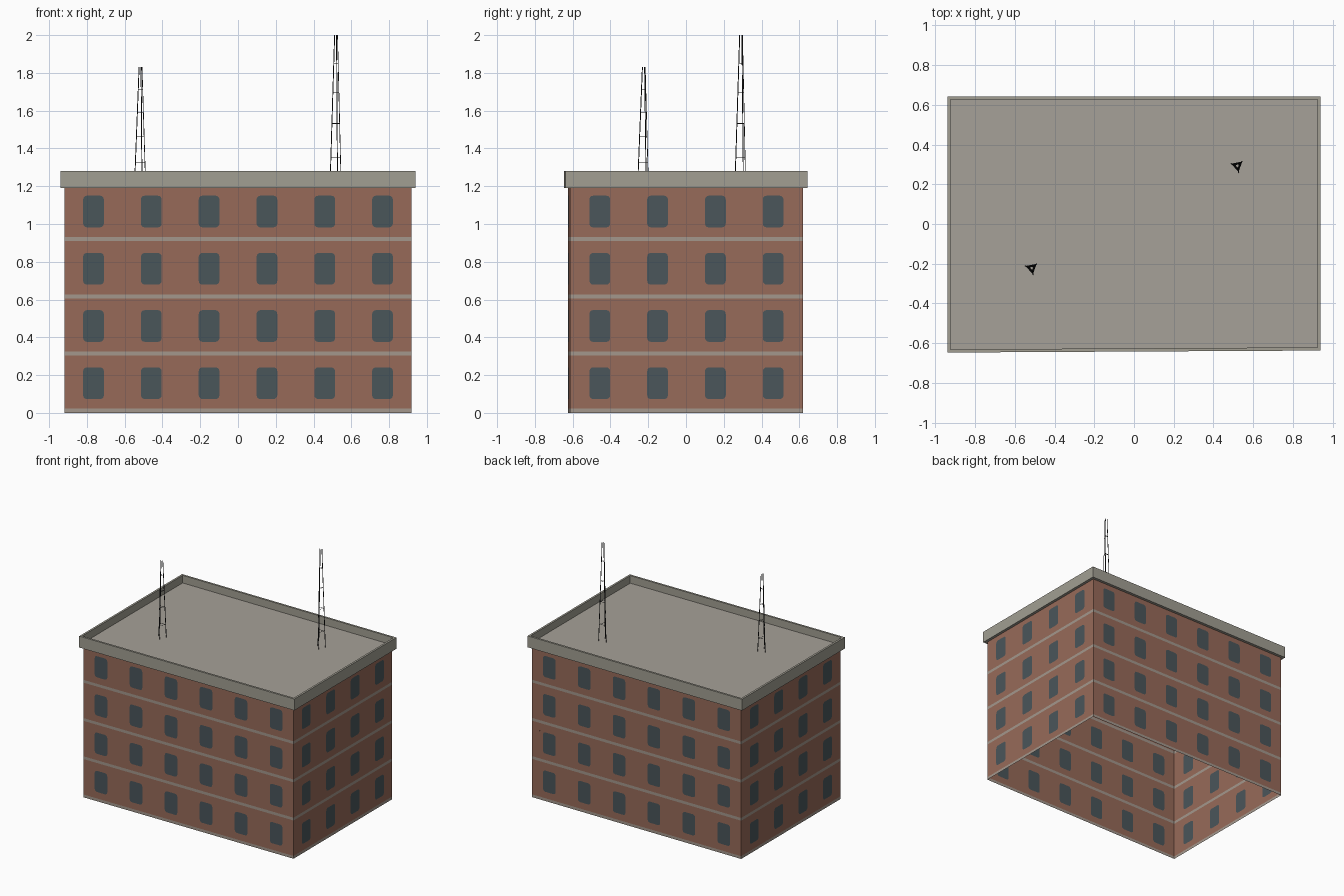
import bpy
import bmesh
from math import cos, sin, pi
from mathutils import Vector

old = bpy.data.objects.get("Cube")
if old:
    bpy.data.objects.remove(old)


def make_material(name, rgb):
    mat = bpy.data.materials.new(name)
    mat.use_nodes = True
    color = (*rgb, 1)
    mat.diffuse_color = color
    bsdf = mat.node_tree.nodes["Principled BSDF"]
    bsdf.inputs["Base Color"].default_value = color
    bsdf.inputs["Roughness"].default_value = 0.9
    return mat


BRICK = make_material("brick", (0.31, 0.145, 0.1))
BAND = make_material("pale stone band", (0.37, 0.31, 0.265))
GLASS = make_material("window slate", (0.069, 0.092, 0.103))
CORNICE = make_material("cornice stone", (0.36, 0.345, 0.29))
ROOF = make_material("roof concrete", (0.38, 0.355, 0.315))
METAL = make_material("dark metal", (0.02, 0.02, 0.02))


def finish(name, bm, mats):
    bmesh.ops.remove_doubles(bm, verts=bm.verts, dist=1e-5)
    mesh = bpy.data.meshes.new(name)
    bm.to_mesh(mesh)
    bm.free()
    for mat in mats:
        mesh.materials.append(mat)
    obj = bpy.data.objects.new(name, mesh)
    bpy.context.collection.objects.link(obj)
    return obj


# Shared storey layout
STOREY = 0.303
FLOORS = 4
TOP = 1.22
WIN_W, WIN_H, SILL, RADIUS = 0.11, 0.168, 0.073, 0.02
BAND_H = 0.022


def wall(name, start, end, columns):
    """Brick sheet with bands and windows cut in as faces."""
    start, end = Vector((*start, 0)), Vector((*end, 0))
    length = (end - start).length
    along = (end - start) / length
    bm = bmesh.new()

    def face(points, index):
        verts = [bm.verts.new(start + along * u + Vector((0, 0, z))) for u, z in points]
        bm.faces.new(verts).material_index = index

    def rect(u0, u1, z0, z1, index):
        face([(u0, z0), (u1, z0), (u1, z1), (u0, z1)], index)

    def window(u0, u1, z0, z1):
        outline = []
        corners = [(u1, z1, -1, -1), (u0, z1, 1, -1), (u0, z0, 1, 1), (u1, z0, -1, 1)]
        for quarter, (u, z, du, dz) in enumerate(corners):
            arc = []
            for step in range(4):
                a = (quarter + step / 3) * pi / 2
                arc.append((u + RADIUS * (du + cos(a)), z + RADIUS * (dz + sin(a))))
            for a, b in zip(arc, arc[1:]):
                face([(u, z), b, a], 0)
            outline += arc
        face(outline, 2)

    pitch = 0.306
    centres = [length / 2 + (i - (columns - 1) / 2) * pitch for i in range(columns)]
    for floor in range(FLOORS):
        base = floor * STOREY
        top = TOP if floor == FLOORS - 1 else base + STOREY
        low, high = base + SILL, base + SILL + WIN_H
        rect(0, length, base, base + BAND_H, 1)
        rect(0, length, base + BAND_H, low, 0)
        rect(0, length, high, top, 0)
        left = 0
        for c in centres:
            rect(left, c - WIN_W / 2, low, high, 0)
            window(c - WIN_W / 2, c + WIN_W / 2, low, high)
            left = c + WIN_W / 2
        rect(left, length, low, high, 0)
    return finish(name, bm, [BRICK, BAND, GLASS])


# Four walls; the front runs very slightly askew
plan = [(-0.918, -0.625), (0.918, -0.615), (0.918, 0.62), (-0.918, 0.62)]
names = ["front_wall", "left_wall", "back_wall", "right_wall"]
for i, name in enumerate(names):
    wall(name, plan[i], plan[(i + 1) % 4], 4 if i % 2 else 6)


# Parapet cornice ring around the roof
def ring(offset, z):
    return [Vector((x + (offset if x > 0 else -offset),
                    y + (offset if y > 0 else -offset), z)) for x, y in plan]


bm = bmesh.new()
loops = [[bm.verts.new(p) for p in ring(o, z)]
         for o, z in [(0.0, 1.19), (0.022, 1.19), (0.022, 1.28), (0.006, 1.28), (0.006, TOP)]]
for lower, upper in zip(loops, loops[1:]):
    for i in range(4):
        j = (i + 1) % 4
        bm.faces.new([lower[i], lower[j], upper[j], upper[i]])
finish("parapet_cornice", bm, [CORNICE])

# Flat roof slab inside the parapet
bm = bmesh.new()
bm.faces.new([bm.verts.new(p) for p in ring(0.006, TOP)])
finish("roof", bm, [ROOF])


# Lattice masts
def rod(bm, a, b, r):
    axis = b - a
    turn = axis.to_track_quat("Z", "Y")
    ends = [[bm.verts.new(p + turn @ Vector((r * cos(k * pi / 2), r * sin(k * pi / 2), 0)))
             for k in range(4)] for p in (a, b)]
    for k in range(4):
        n = (k + 1) % 4
        bm.faces.new([ends[0][k], ends[0][n], ends[1][n], ends[1][k]])
    bm.faces.new(ends[0][::-1])
    bm.faces.new(ends[1])


def mast(name, x, y, height):
    bm = bmesh.new()
    base = Vector((x, y, TOP))

    def leg(k, t):
        a = 0.72 + k * 2 * pi / 3
        r = 0.034 + (0.009 - 0.034) * t
        return base + Vector((r * cos(a), r * sin(a), height * t))

    for k in range(3):
        rod(bm, leg(k, 0), leg(k, 1), 0.0025)
        for t in (0.17, 0.4, 0.61, 0.81):
            rod(bm, leg(k, t), leg(k + 1, t), 0.0015)
    finish(name, bm, [METAL])


mast("tall_mast", 0.52, 0.293, 2.0 - TOP)
mast("short_mast", -0.515, -0.222, 1.83 - TOP)
